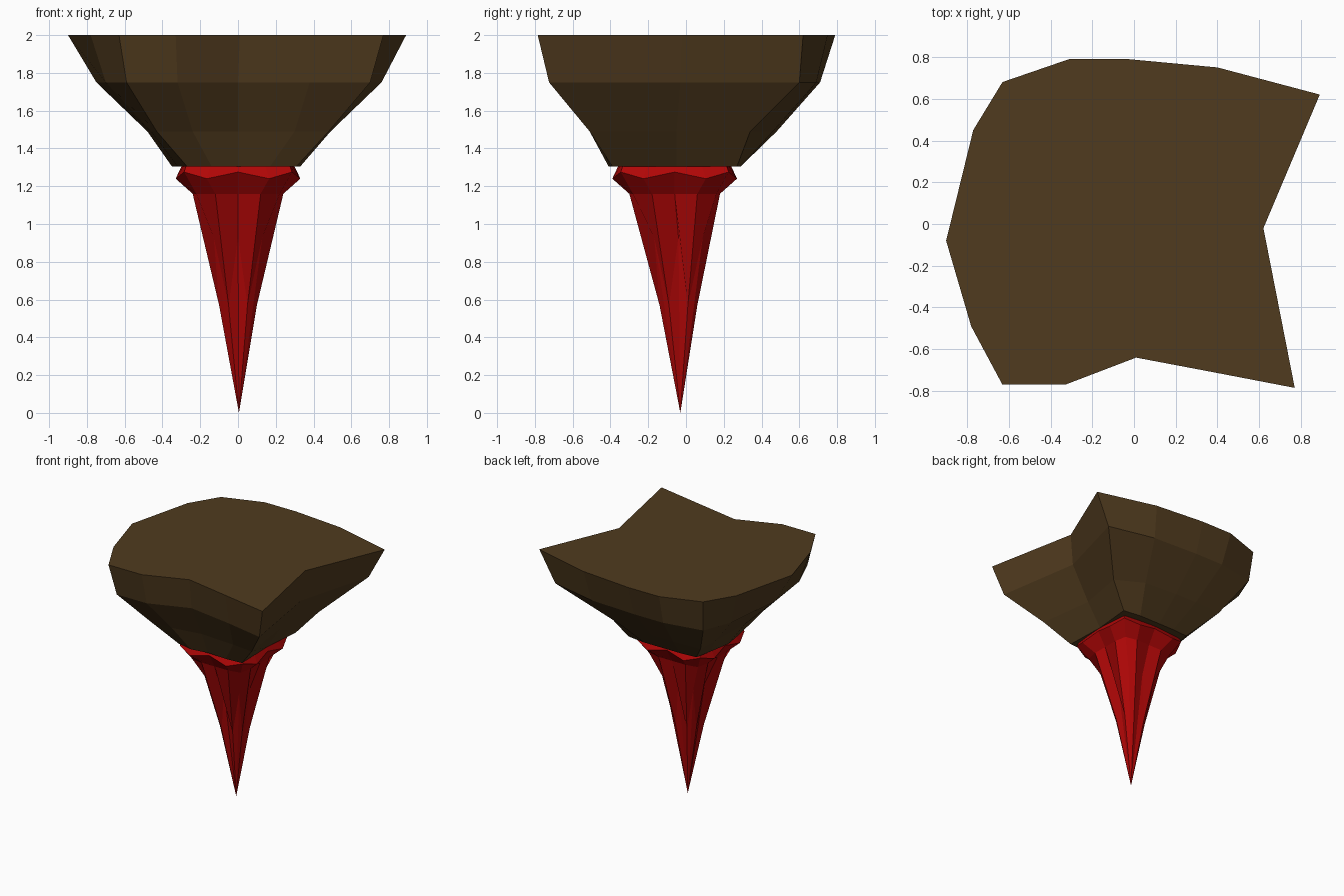
import bpy
import bmesh

old = bpy.data.objects.get("Cube")
if old:
    bpy.data.objects.remove(old, do_unlink=True)


def make_material(name, colour):
    mat = bpy.data.materials.new(name)
    mat.use_nodes = True
    mat.diffuse_color = (*colour, 1)
    mat.node_tree.nodes["Principled BSDF"].inputs["Base Color"].default_value = (*colour, 1)
    return mat


def loft(name, rings, mat, tip=None):
    """Skin a stack of equal rings, listed from top to bottom, flat shaded."""
    bm = bmesh.new()
    loops = [[bm.verts.new(p) for p in ring] for ring in rings]
    count = len(loops[0])
    bm.faces.new(loops[0])
    for upper, lower in zip(loops, loops[1:]):
        for i in range(count):
            j = (i + 1) % count
            bm.faces.new((upper[i], lower[i], lower[j], upper[j]))
    if tip:
        point = bm.verts.new(tip)
        for i in range(count):
            bm.faces.new((loops[-1][i], point, loops[-1][(i + 1) % count]))
    else:
        bm.faces.new(list(reversed(loops[-1])))
    bmesh.ops.recalc_face_normals(bm, faces=bm.faces[:])
    mesh = bpy.data.meshes.new(name)
    bm.to_mesh(mesh)
    bm.free()
    mesh.materials.append(mat)
    obj = bpy.data.objects.new(name, mesh)
    bpy.context.collection.objects.link(obj)
    return obj


brown = make_material("earth brown", (0.08, 0.043, 0.013))
red = make_material("deep red", (0.43, 0.002, 0.002))

# Rock cap: each column runs rim, shoulder, hip, base
cap_heights = (2, 1.75, 1.49, 1.305)
cap_columns = [
    ((0.89, 0.62), (0.76, 0.60), (0.49, 0.34), (0.33, 0.27)),
    ((0.40, 0.75), (0.37, 0.69), (0.27, 0.46), (0.18, 0.29)),
    ((-0.03, 0.79), (-0.03, 0.71), (-0.02, 0.48), (-0.01, 0.29)),
    ((-0.31, 0.79), (-0.29, 0.71), (-0.22, 0.48), (-0.15, 0.29)),
    ((-0.63, 0.68), (-0.61, 0.65), (-0.46, 0.47), (-0.29, 0.28)),
    ((-0.77, 0.45), (-0.70, 0.42), (-0.47, 0.30), (-0.32, 0.13)),
    ((-0.90, -0.08), (-0.75, -0.08), (-0.48, -0.07), (-0.35, -0.05)),
    ((-0.78, -0.49), (-0.70, -0.46), (-0.46, -0.33), (-0.32, -0.24)),
    ((-0.63, -0.77), (-0.59, -0.72), (-0.43, -0.51), (-0.27, -0.38)),
    ((-0.33, -0.77), (-0.32, -0.72), (-0.24, -0.51), (-0.14, -0.41)),
    ((0.01, -0.64), (0, -0.60), (0, -0.47), (0, -0.39)),
    ((0.38, -0.71), (0.38, -0.66), (0.30, -0.49), (0.17, -0.40)),
    ((0.77, -0.785), (0.70, -0.725), (0.48, -0.51), (0.31, -0.39)),
    ((0.62, -0.02), (0.59, -0.03), (0.42, -0.05), (0.30, -0.05)),
]
loft("rock_cap", [[(*point, z) for point in ring]
                  for z, ring in zip(cap_heights, zip(*cap_columns))], brown)

# Red spike: a squarish section whose ridges alternate with grooves
side = [(1, 0), (1, 0.5), (0.92, 0.92), (0.5, 1)]
section = list(side)
for quarter in range(3):
    side = [(-y, x) for x, y in side]
    section += side


def spike_ring(ridge, groove, centre_y):
    ring = []
    for i, (x, y) in enumerate(section):
        half, z = ridge if i % 2 else groove
        ring.append((half * x, centre_y + half * y, z))
    return ring


loft("red_spike", [
    spike_ring((0.29, 1.304), (0.30, 1.304), -0.06),
    spike_ring((0.33, 1.24), (0.31, 1.275), -0.06),
    spike_ring((0.24, 1.16), (0.24, 1.16), -0.06),
    spike_ring((0.10, 0.57), (0.14, 0.93), -0.04),
], red, tip=(0.005, -0.03, 0))
